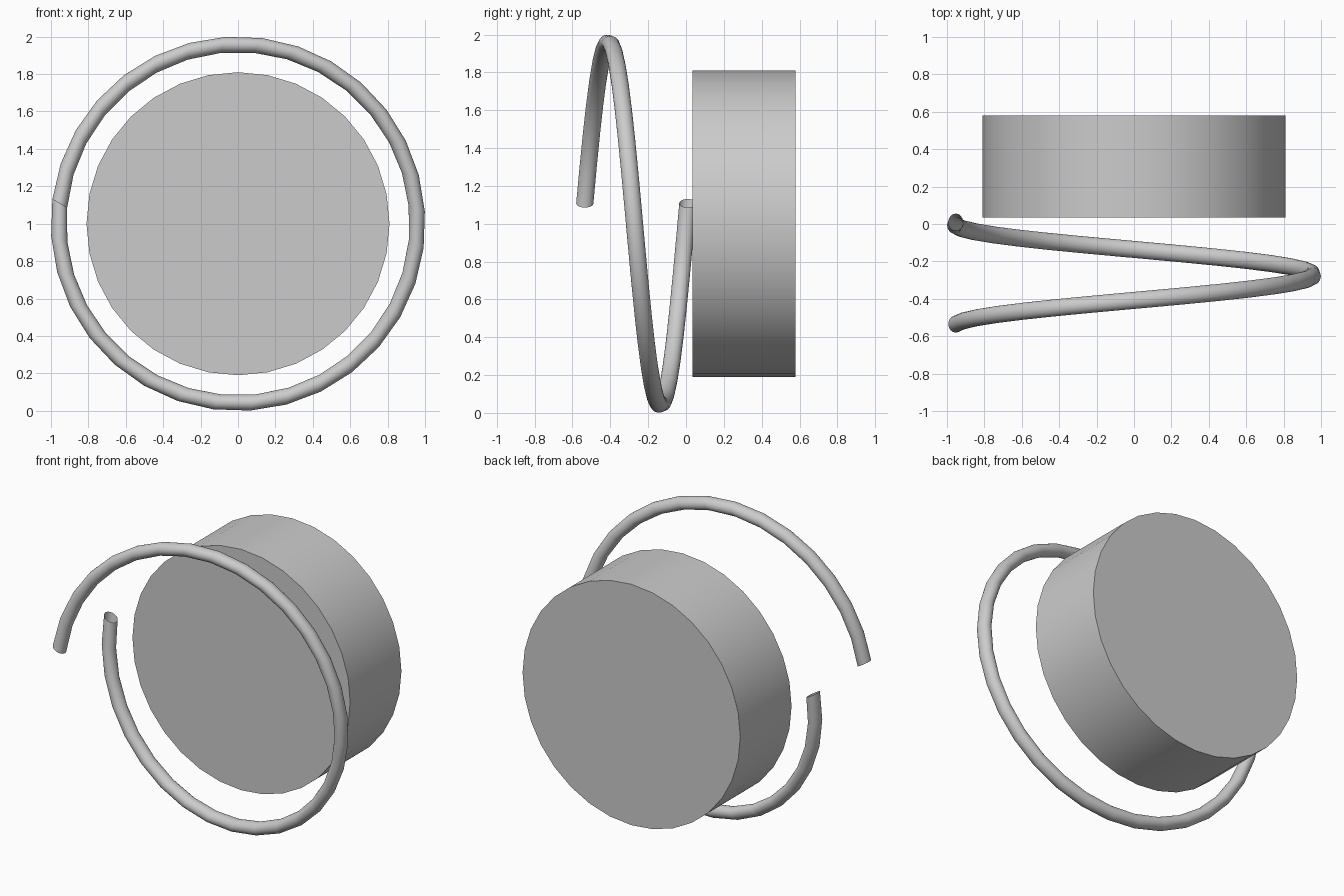
import bpy, bmesh, math
from mathutils import Matrix, Vector

if "Cube" in bpy.data.objects:
    bpy.data.objects.remove(bpy.data.objects["Cube"])

grey = bpy.data.materials.new("light_grey")
grey.diffuse_color = (0.6, 0.6, 0.6, 1)
grey.use_nodes = True
grey.node_tree.nodes["Principled BSDF"].inputs["Base Color"].default_value = grey.diffuse_color

CENTRE_Z = 1.0
LENGTH = 0.545          # drum length and coil pitch


def finish(obj, name):
    obj.name = name
    obj.data.materials.clear()
    obj.data.materials.append(grey)
    bpy.ops.object.select_all(action='DESELECT')
    obj.select_set(True)
    bpy.context.view_layer.objects.active = obj
    bpy.ops.object.shade_smooth_by_angle(angle=math.radians(30))


# Drum: capped cylinder lying along y
bpy.ops.mesh.primitive_cylinder_add(
    vertices=32, radius=0.81, depth=LENGTH,
    location=(0, 0.035 + LENGTH / 2, CENTRE_Z), rotation=(math.pi / 2, 0, 0))
finish(bpy.context.object, "drum")

# Coil: a tilted circle screwed one full turn around the y axis, open ends
STEPS, SIDES, TUBE = 32, 24, 0.0455
TILT = math.radians(30)
start = Vector((-0.953, 0.01, 0.108))
across = Vector((-math.cos(TILT), 0, math.sin(TILT)))
profile = []
for k in range(SIDES):
    a = math.tau * k / SIDES
    profile.append(start + TUBE * (math.cos(a) * across + math.sin(a) * Vector((0, 1, 0))))

bm = bmesh.new()
rings = []
for i in range(STEPS + 1):
    t = i / STEPS
    turn = Matrix.Rotation(-math.tau * t, 3, 'Y')
    shift = Vector((0, -LENGTH * t, CENTRE_Z))
    rings.append([bm.verts.new(turn @ p + shift) for p in profile])
for r0, r1 in zip(rings, rings[1:]):
    for k in range(SIDES):
        n = (k + 1) % SIDES
        bm.faces.new((r0[k], r0[n], r1[n], r1[k]))

# Make the tube wall face outward
bm.normal_update()
first = bm.faces[:][0]
if first.normal.dot(profile[0] - start) < 0:
    bmesh.ops.reverse_faces(bm, faces=bm.faces[:])
mesh = bpy.data.meshes.new("coil")
bm.to_mesh(mesh)
bm.free()
coil = bpy.data.objects.new("coil", mesh)
bpy.context.collection.objects.link(coil)
finish(coil, "coil")
